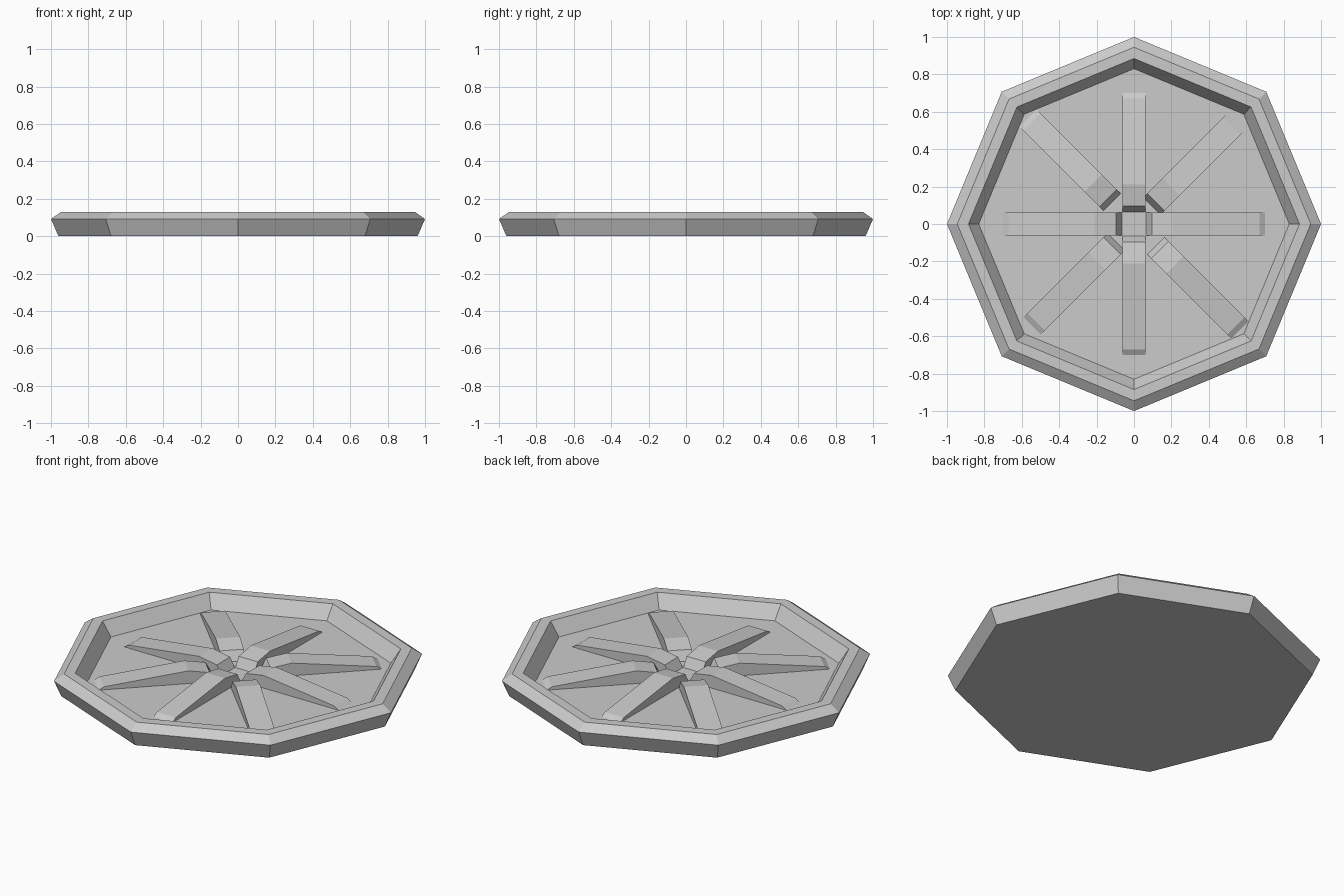
import bpy, bmesh
from math import cos, sin, radians, tau

if "Cube" in bpy.data.objects:
    bpy.data.objects.remove(bpy.data.objects["Cube"])

SIDES = 8
FLOOR = 0.05

# Single metal grey
grey = bpy.data.materials.new("light_grey")
colour = (0.6, 0.6, 0.6, 1)
grey.use_nodes = True
grey.diffuse_color = colour
grey.node_tree.nodes["Principled BSDF"].inputs["Base Color"].default_value = colour


def finish(name, bm):
    bmesh.ops.recalc_face_normals(bm, faces=bm.faces)
    mesh = bpy.data.meshes.new(name)
    bm.to_mesh(mesh)
    bm.free()
    mesh.materials.append(grey)
    obj = bpy.data.objects.new(name, mesh)
    bpy.context.collection.objects.link(obj)
    return obj


# Octagonal tray: profile rings from the underside over the rim to the floor
def make_tray(profile):
    bm = bmesh.new()
    rings = [[bm.verts.new((r * cos(i * tau / SIDES), r * sin(i * tau / SIDES), z))
              for i in range(SIDES)] for r, z in profile]
    for low, high in zip(rings, rings[1:]):
        for i in range(SIDES):
            j = (i + 1) % SIDES
            bm.faces.new((low[i], low[j], high[j], high[i]))
    bm.faces.new(rings[0])
    bm.faces.new(rings[-1])
    return finish("octagonal_tray", bm)


# Raised rib: a side profile extruded across its width, pointing outward
def make_rib(name, angle, shift, half_width):
    profile = [(0.065, FLOOR), (0.095, 0.105), (0.21, 0.125),
               (0.67, 0.068), (0.70, FLOOR)]
    bm = bmesh.new()
    sides = [[bm.verts.new((r + shift, y, z)) for r, z in profile]
             for y in (-half_width, half_width)]
    for side in sides:
        bm.faces.new(side)
    for i in range(len(profile) - 1):
        bm.faces.new((sides[0][i], sides[0][i + 1], sides[1][i + 1], sides[1][i]))
    rib = finish(name, bm)
    rib.rotation_euler.z = radians(angle)


make_tray([(0.96, 0), (1.0, 0.092), (0.945, 0.13), (0.885, 0.13), (0.83, FLOOR)])

for k in range(4):
    make_rib(f"straight_rib_{k + 1}", 90 * k, 0, 0.062)
    # Diagonal ribs sit further out, alternating in pairs
    make_rib(f"diagonal_rib_{k + 1}", 45 + 90 * k, 0.10 if k % 2 else 0.07, 0.066)
